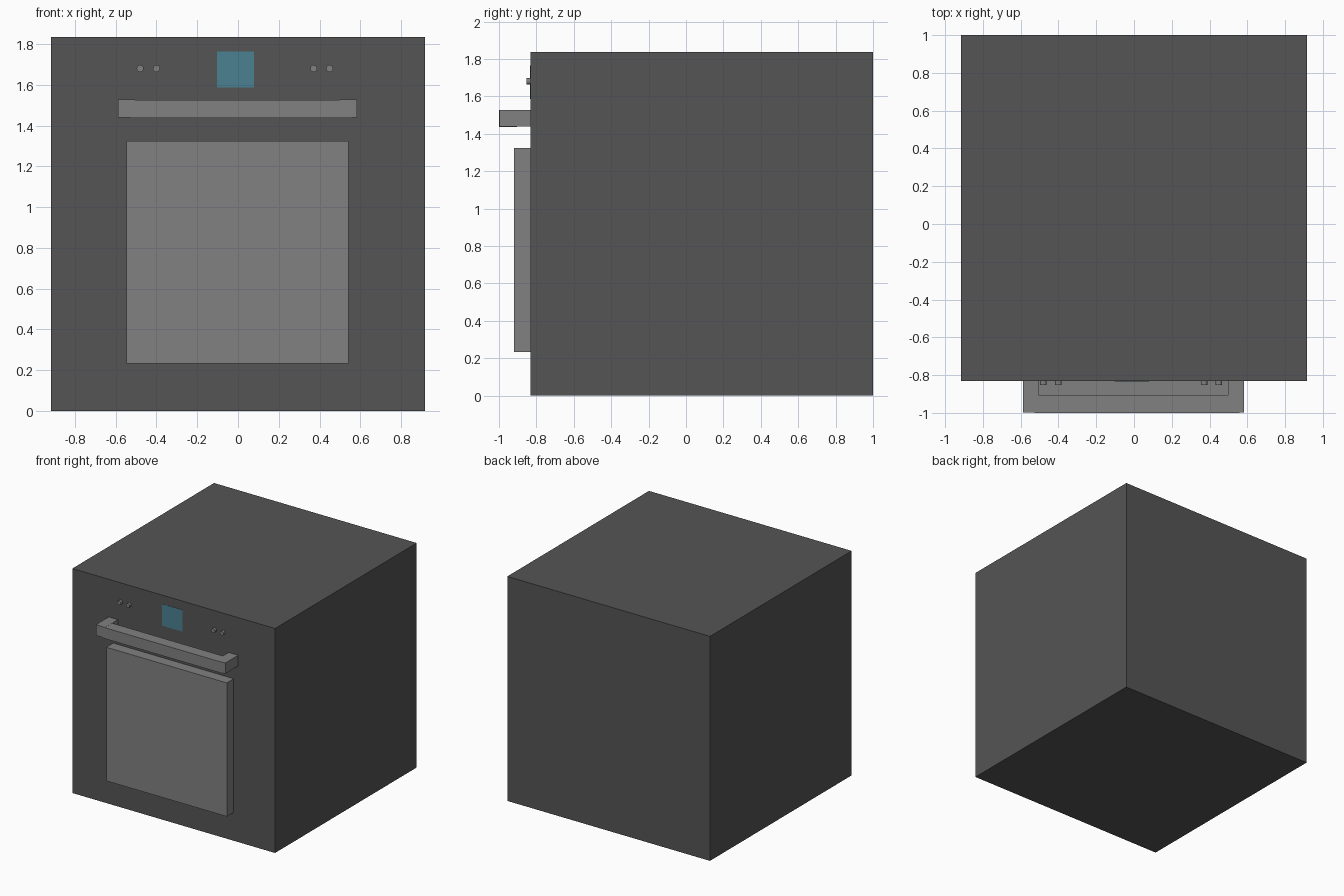
import bpy, math

if "Cube" in bpy.data.objects:
    bpy.data.objects.remove(bpy.data.objects["Cube"])


def material(name, rgb):
    m = bpy.data.materials.new(name)
    m.diffuse_color = (*rgb, 1)
    m.use_nodes = True
    m.node_tree.nodes["Principled BSDF"].inputs["Base Color"].default_value = m.diffuse_color
    return m


DARK = material("dark_enamel", (0.09, 0.09, 0.09))
STEEL = material("steel", (0.22, 0.22, 0.22))
TEAL = material("teal_screen", (0.07, 0.22, 0.29))


def box(name, x, y, z, mat):
    """Box from (min, max) ranges on each axis."""
    bpy.ops.mesh.primitive_cube_add(size=1, location=[(a + b) / 2 for a, b in (x, y, z)])
    o = bpy.context.object
    o.name = name
    o.scale = [b - a for a, b in (x, y, z)]
    bpy.ops.object.transform_apply(location=False, rotation=False, scale=True)
    o.data.materials.append(mat)
    return o


FRONT = -0.831

# Oven body
box("oven_body", (-0.917, 0.917), (FRONT, 1.0), (0, 1.836), DARK)

# Door panel
box("door_panel", (-0.548, 0.543), (-0.92, FRONT), (0.232, 1.325), STEEL)

# Handle: front bar and two end brackets
box("handle_bar", (-0.527, 0.558), (-1.0, -0.904), (1.437, 1.527), STEEL)
for side, x in (("left", (-0.588, -0.505)), ("right", (0.497, 0.583))):
    box("handle_bracket_" + side, x, (-0.997, FRONT), (1.44, 1.528), STEEL)

# Display, nearly flush with the front
box("display", (-0.103, 0.079), (FRONT - 0.002, FRONT), (1.587, 1.764), TEAL)

# Control knobs
for i, x in enumerate((-0.48, -0.40, 0.371, 0.449)):
    bpy.ops.mesh.primitive_cylinder_add(vertices=24, radius=0.017, depth=0.022,
                                        location=(x, FRONT - 0.011, 1.68),
                                        rotation=(math.pi / 2, 0, 0))
    knob = bpy.context.object
    knob.name = f"knob_{i + 1}"
    knob.data.materials.append(STEEL)
    bpy.ops.object.shade_smooth_by_angle()
